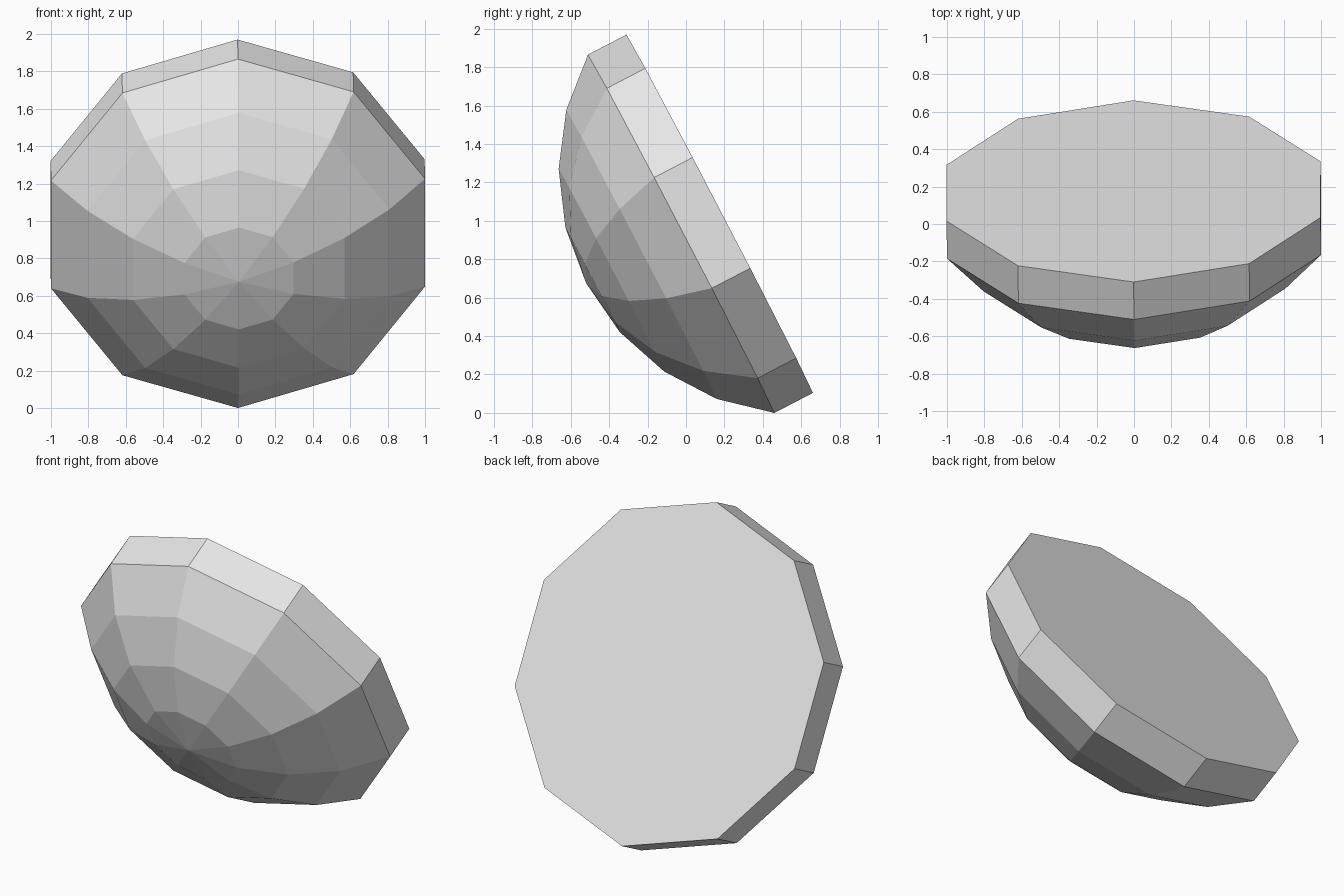
import bpy, bmesh, math
from mathutils import Matrix

cube = bpy.data.objects.get("Cube")
if cube:
    bpy.data.objects.remove(cube, do_unlink=True)

SIDES = 10
RADIUS = 1.0515      # rim corner radius
THICK = 0.226        # height of the straight rim
SPHERE = 1.27        # radius of the sphere the dome is cut from
STEPS = 4            # bands from rim to pole

grey = bpy.data.materials.new("light_grey")
grey.use_nodes = True
colour = (0.8, 0.8, 0.8, 1)
grey.diffuse_color = colour
grey.node_tree.nodes["Principled BSDF"].inputs["Base Color"].default_value = colour

bm = bmesh.new()


def ring(radius, z):
    """Decagon of vertices with one corner on the y axis."""
    angles = [math.pi / 2 + math.tau * i / SIDES for i in range(SIDES)]
    return [bm.verts.new((radius * math.cos(a), radius * math.sin(a), z)) for a in angles]


# Flat back, then the straight rim and the spherical bands
span = math.asin(RADIUS / SPHERE)
rings = [ring(RADIUS, -THICK)]
for k in range(STEPS, 0, -1):
    t = span * k / STEPS
    rings.append(ring(SPHERE * math.sin(t), SPHERE * (math.cos(t) - math.cos(span))))
bm.faces.new(rings[0][::-1])
for low, high in zip(rings, rings[1:]):
    for i in range(SIDES):
        j = (i + 1) % SIDES
        bm.faces.new((low[i], low[j], high[j], high[i]))

# Fan closing the dome at its pole
pole = bm.verts.new((0, 0, SPHERE * (1 - math.cos(span))))
for i in range(SIDES):
    bm.faces.new((rings[-1][i], rings[-1][(i + 1) % SIDES], pole))
bmesh.ops.recalc_face_normals(bm, faces=bm.faces)

# Lean the dish forward, with a slight twist
lean = Matrix.Rotation(math.radians(117.5), 4, 'X') @ Matrix.Rotation(math.radians(0.6), 4, 'Y')
bm.transform(Matrix.Translation((0, -0.025, 0.9325)) @ lean)

mesh = bpy.data.meshes.new("faceted_dome")
bm.to_mesh(mesh)
bm.free()
mesh.materials.append(grey)
dome = bpy.data.objects.new("faceted_dome", mesh)
bpy.context.collection.objects.link(dome)
